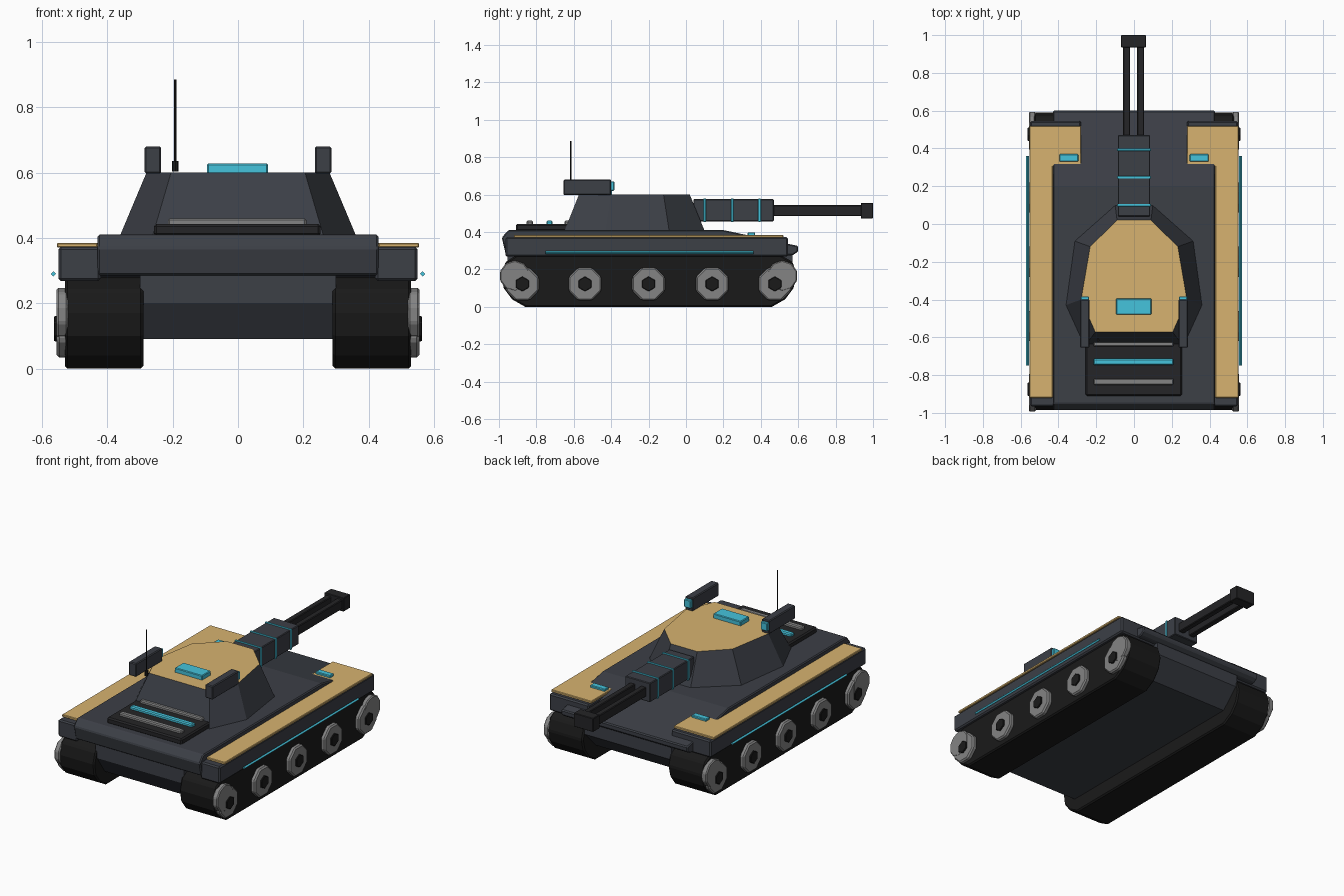
import bpy, bmesh, math

if "Cube" in bpy.data.objects:
    bpy.data.objects.remove(bpy.data.objects["Cube"])


def mat(name, r, g, b):
    m = bpy.data.materials.new(name)
    m.diffuse_color = (r, g, b, 1)
    m.use_nodes = True
    m.node_tree.nodes["Principled BSDF"].inputs["Base Color"].default_value = m.diffuse_color
    return m


HULL = mat("hull_grey", 0.045, 0.05, 0.062)
DARK = mat("dark_metal", 0.018, 0.018, 0.02)
RUBBER = mat("track_black", 0.01, 0.01, 0.01)
TAN = mat("tan_panel", 0.68, 0.45, 0.16)
BLUE = mat("blue_light", 0.06, 0.55, 0.72)
STEEL = mat("wheel_steel", 0.23, 0.23, 0.23)


def finish(name, bm, m, bevel=0.0):
    bmesh.ops.recalc_face_normals(bm, faces=bm.faces)
    me = bpy.data.meshes.new(name)
    bm.to_mesh(me)
    bm.free()
    me.materials.append(m)
    ob = bpy.data.objects.new(name, me)
    bpy.context.collection.objects.link(ob)
    if bevel:
        mod = ob.modifiers.new("edge_bevel", 'BEVEL')
        mod.width = bevel
        mod.segments = 1
        mod.limit_method = 'ANGLE'
    return ob


def loft(name, rings, m, bevel=0.0):
    """Join matching rings of points, capping both ends."""
    bm = bmesh.new()
    vs = [[bm.verts.new(p) for p in ring] for ring in rings]
    n = len(rings[0])
    for a, b in zip(vs, vs[1:]):
        for i in range(n):
            bm.faces.new((a[i], a[(i + 1) % n], b[(i + 1) % n], b[i]))
    bm.faces.new(vs[0])
    bm.faces.new(vs[-1])
    return finish(name, bm, m, bevel)


def side_prism(name, x0, x1, yz, m, bevel=0.0):
    return loft(name, [[(x, y, z) for y, z in yz] for x in (x0, x1)], m, bevel)


def plate(name, xy, z0, z1, m, bevel=0.0):
    return loft(name, [[(x, y, z) for x, y in xy] for z in (z0, z1)], m, bevel)


def box(name, x0, x1, y0, y1, z0, z1, m, bevel=0.0):
    return plate(name, [(x0, y0), (x1, y0), (x1, y1), (x0, y1)], z0, z1, m, bevel)


def disc(name, x0, x1, y, z, r, n, m, bevel=0.0, turn=0.5):
    pts = [(y + r * math.cos((i + turn) * math.tau / n),
            z + r * math.sin((i + turn) * math.tau / n)) for i in range(n)]
    return side_prism(name, x0, x1, pts, m, bevel)


# Hull
side_prism("lower_hull", -0.3, 0.3,
           [(-0.88, 0.09), (0.46, 0.09), (0.57, 0.2), (0.57, 0.29), (-0.955, 0.29), (-0.955, 0.2)], HULL)
side_prism("upper_hull", -0.43, 0.43,
           [(-0.965, 0.285), (-0.985, 0.37), (-0.95, 0.41), (0.2, 0.41),
            (0.6, 0.325), (0.6, 0.295), (0.57, 0.275)], HULL, 0.006)

TRACK = [(-0.86, 0), (-0.93, 0.04), (-0.975, 0.1), (-0.985, 0.17), (-0.965, 0.24), (-0.9, 0.28),
         (0.5, 0.28), (0.57, 0.24), (0.592, 0.17), (0.575, 0.1), (0.53, 0.04), (0.46, 0)]

for s, side in ((-1, "left"), (1, "right")):
    # Tracks and wheels
    side_prism(side + "_track", s * 0.29, s * 0.53, TRACK, RUBBER, 0.008)
    for i, y in enumerate((-0.875, -0.54, -0.2, 0.14, 0.475)):
        disc(f"{side}_road_wheel_{i}", s * 0.52, s * 0.555, y, 0.122, 0.095, 8, STEEL, 0.008)
        disc(f"{side}_wheel_hub_{i}", s * 0.52, s * 0.563, y, 0.122, 0.04, 6, RUBBER, 0.003)
    for end, y in (("front", -0.915), ("rear", 0.515)):
        disc(f"{side}_{end}_sprocket", s * 0.52, s * 0.556, y, 0.165, 0.083, 10, STEEL, 0.006)

    # Fender with wider shelf beside the glacis
    outline = [(s * 0.42, -0.965), (s * 0.55, -0.965), (s * 0.55, 0.545),
               (s * 0.28, 0.545), (s * 0.28, 0.3), (s * 0.42, 0.3)]
    plate(side + "_fender", outline, 0.268, 0.372, HULL, 0.008)
    panel = [(s * 0.43, -0.92), (s * 0.554, -0.92), (s * 0.554, 0.52),
             (s * 0.28, 0.52), (s * 0.28, 0.305), (s * 0.43, 0.305)]
    plate(side + "_fender_panel", panel, 0.37, 0.385, TAN, 0.003)
    box(side + "_marker_light", s * 0.295, s * 0.395, 0.33, 0.37, 0.38, 0.398, BLUE, 0.004)
    disc(side + "_side_light_strip", s * 0.557, s * 0.572, 0, 0.29, 0.008, 4, BLUE, turn=0).scale.y = 1
    bpy.data.objects.remove(bpy.data.objects[side + "_side_light_strip"])
    strip = [(s * 0.557, 0.29), (s * 0.565, 0.282), (s * 0.573, 0.29), (s * 0.565, 0.298)]
    loft(side + "_side_light_strip", [[(x, y, z) for x, z in strip] for y in (-0.75, 0.36)], BLUE)

    # Turret side pods
    box(side + "_pod", s * 0.235, s * 0.286, -0.655, -0.4, 0.597, 0.68, HULL, 0.005)
    box(side + "_pod_lens", s * 0.238, s * 0.283, -0.405, -0.383, 0.62, 0.67, BLUE, 0.004)


# Turret: faceted frustum with a tan roof
def mirrored(half):
    return half + [(-x, y) for x, y in reversed(half)]


base = mirrored([(0.1, 0.1), (0.315, -0.09), (0.362, -0.43), (0.262, -0.65)])
roof = mirrored([(0.09, 0.02), (0.232, -0.12), (0.28, -0.4), (0.205, -0.572)])
turret = loft("turret", [[(x, y, 0.405) for x, y in base], [(x, y, 0.6) for x, y in roof]], HULL)
turret.data.materials.append(TAN)
turret.data.polygons[-1].material_index = 1
box("roof_hatch_light", -0.095, 0.092, -0.48, -0.395, 0.595, 0.627, BLUE, 0.004)

# Twin gun
box("gun_housing", -0.085, 0.085, 0.04, 0.47, 0.457, 0.575, HULL, 0.004)
for i, y in enumerate((0.1, 0.247, 0.393)):
    box(f"gun_ring_{i}", -0.089, 0.089, y - 0.007, y + 0.007, 0.453, 0.579, BLUE, 0.002)
for x in (-0.039, 0.035):
    box("barrel", x - 0.018, x + 0.018, 0.46, 0.945, 0.485, 0.543, DARK, 0.004)
box("muzzle_block", -0.068, 0.064, 0.935, 1.0, 0.472, 0.556, DARK, 0.003)

# Engine deck and vents
box("engine_deck", -0.257, 0.253, -0.91, -0.6, 0.405, 0.443, DARK, 0.008)
for i, (y, m) in enumerate(((-0.835, STEEL), (-0.73, BLUE), (-0.632, STEEL))):
    box(f"vent_strip_{i}", -0.215, 0.21, y - 0.017, y + 0.017, 0.435, 0.46, m, 0.006)

# Antenna
for name, r, z0, z1 in (("antenna_base", 0.01, 0.603, 0.636), ("antenna_rod", 0.004, 0.62, 0.885)):
    ring = [(-0.192 + r * math.cos(a * math.tau / 8), -0.615 + r * math.sin(a * math.tau / 8)) for a in range(8)]
    plate(name, ring, z0, z1, RUBBER)
